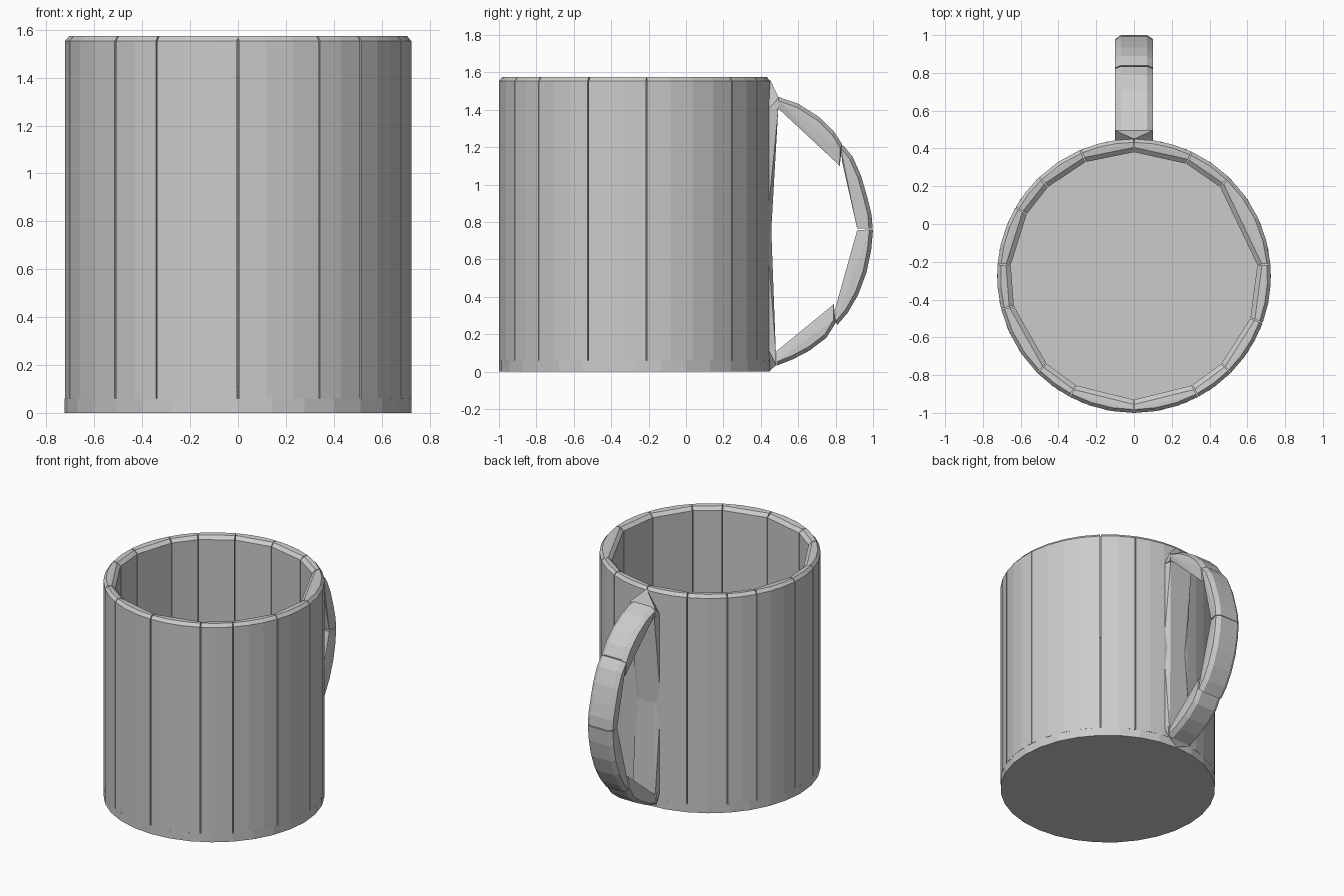
import bpy, bmesh
from math import sin, cos, radians, ceil

if "Cube" in bpy.data.objects:
    bpy.data.objects.remove(bpy.data.objects["Cube"])

CY, R_OUT, R_IN, H, FLOOR = -0.275, 0.725, 0.655, 1.575, 0.06


def hull(name, pts):
    """Closed faceted convex piece around a set of points."""
    bm = bmesh.new()
    for p in pts:
        bm.verts.new(p)
    res = bmesh.ops.convex_hull(bm, input=bm.verts)
    junk = {g for g in res["geom_interior"] + res["geom_unused"]
            if isinstance(g, bmesh.types.BMVert)}
    bmesh.ops.delete(bm, geom=list(junk), context='VERTS')
    bmesh.ops.dissolve_limit(bm, angle_limit=0.01, verts=bm.verts, edges=bm.edges)
    bmesh.ops.recalc_face_normals(bm, faces=bm.faces)
    me = bpy.data.meshes.new(name)
    bm.to_mesh(me)
    bm.free()
    ob = bpy.data.objects.new(name, me)
    bpy.context.collection.objects.link(ob)
    return ob


def polar(r, deg, z):
    a = radians(deg)
    return (r * cos(a), CY + r * sin(a), z)


# Base disc
hull("mug_base", [polar(R_OUT, i * 360 / 32 + 90, z)
                  for i in range(32) for z in (0, FLOOR)])

# Wall staves: curved outside, flat chord inside, softened rim
seams = [5, 46, 65, 90, 113, 134, 150, 175, 194, 225, 242, 270, 298, 315, 340, 365]
GAP = 0.25
for n, (a0, a1) in enumerate(zip(seams, seams[1:])):
    a0, a1 = a0 + GAP, a1 - GAP
    steps = max(2, ceil((a1 - a0) / 11))
    pts = []
    for i in range(steps + 1):
        a = a0 + (a1 - a0) * i / steps
        pts += [polar(R_OUT, a, FLOOR), polar(R_OUT, a, H - 0.022),
                polar(R_OUT - 0.018, a, H)]
    for a in (a0, a1):
        pts += [polar(R_IN, a, FLOOR), polar(R_IN, a, H - 0.025),
                polar(R_IN + 0.025, a, H - 0.003)]
    hull(f"wall_stave_{n + 1}", pts)

# Handle segments: outer arc in (y, z) and inner chord ends, chamfered sides
segments = [
    ([(0.495, 1.468), (0.60, 1.432), (0.71, 1.362), (0.79, 1.285), (0.835, 1.215)],
     [(0.495, 1.405), (0.822, 1.10)]),
    ([(0.84, 1.21), (0.89, 1.15), (0.935, 1.05), (0.97, 0.93), (0.992, 0.84), (0.998, 0.765)],
     [(0.835, 1.12), (0.915, 0.765)]),
    ([(1.0, 0.76), (0.99, 0.65), (0.965, 0.53), (0.92, 0.41), (0.865, 0.315), (0.81, 0.25)],
     [(0.915, 0.755), (0.80, 0.345)]),
    ([(0.80, 0.26), (0.75, 0.18), (0.66, 0.112), (0.57, 0.065), (0.485, 0.032)],
     [(0.79, 0.36), (0.485, 0.11)]),
]
MID = (0.45, 0.76)
for n, (outer, inner) in enumerate(segments):
    pts = []
    for s in (-1, 1):
        for y, z in outer:
            dy, dz = MID[0] - y, MID[1] - z
            k = 0.02 / (dy * dy + dz * dz) ** 0.5
            pts += [(s * 0.07, y, z), (s * 0.1, y + dy * k, z + dz * k)]
        pts += [(s * 0.09, y, z) for y, z in inner]
    hull(f"handle_segment_{n + 1}", pts)

# Handle roots and the slim backing strip on the wall between them
for name, tip, near, far in (
        ("handle_root_top", 1.56, (0.44, 1.40), [(0.495, 1.465), (0.495, 1.40)]),
        ("handle_root_bottom", 0.005, (0.44, 0.12), [(0.482, 0.035), (0.482, 0.115)])):
    hull(name, [(0, 0.45, tip)] + [(s * 0.1, y, z) for s in (-1, 1)
                                   for y, z in [near] + far])
for name, y, z in (("backing_strip_top", 0.493, 1.40),
                   ("backing_strip_bottom", 0.48, 0.11)):
    hull(name, [p for s in (-1, 1) for p in (
        (s * 0.09, y, z), (s * 0.1, 0.43, z), (s * 0.1, 0.43, 0.76), (s * 0.06, 0.456, 0.76))])
